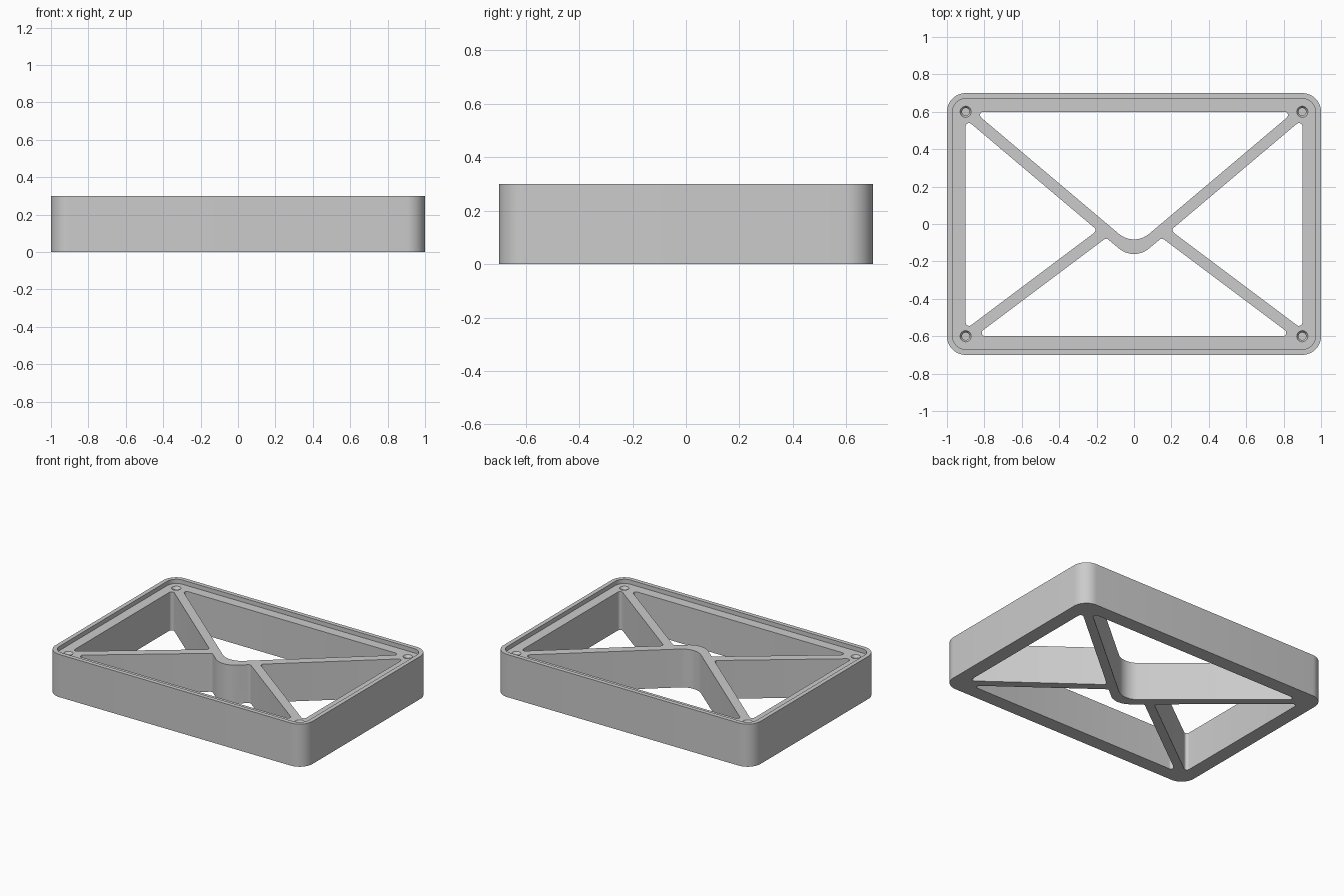
import bpy
import bmesh
from math import pi, sin, cos, radians
from mathutils import Vector

if "Cube" in bpy.data.objects:
    bpy.data.objects.remove(bpy.data.objects["Cube"])

HEIGHT, FLOOR = 0.3, 0.27      # rim top and recessed floor
FILLET, BEND = 0.018, 0.125    # opening corners, central bend

grey = bpy.data.materials.new("plain grey")
grey.use_nodes = True
grey.diffuse_color = (0.6, 0.6, 0.6, 1)
grey.node_tree.nodes["Principled BSDF"].inputs["Base Color"].default_value = (0.6, 0.6, 0.6, 1)


def rounded(corners, steps=10):
    """Outline from (x, y, radius) corners, each replaced by an arc."""
    points = []
    for i, (x, y, r) in enumerate(corners):
        p = Vector((x, y))
        a = (Vector(corners[i - 1][:2]) - p).normalized()
        b = (Vector(corners[(i + 1) % len(corners)][:2]) - p).normalized()
        half = a.angle(b) / 2
        centre = p + (a + b).normalized() * (r / sin(half))
        start = p + a * (r * cos(half) / sin(half)) - centre
        sweep = pi - 2 * half
        turn = 1 if a.x * b.y - a.y * b.x < 0 else -1
        for k in range(steps + 1):
            t = turn * sweep * k / steps
            points.append((centre.x + start.x * cos(t) - start.y * sin(t),
                           centre.y + start.x * sin(t) + start.y * cos(t)))
    return points


def finish(name, bm):
    bmesh.ops.recalc_face_normals(bm, faces=bm.faces)
    mesh = bpy.data.meshes.new(name)
    bm.to_mesh(mesh)
    bm.free()
    mesh.materials.append(grey)
    obj = bpy.data.objects.new(name, mesh)
    bpy.context.collection.objects.link(obj)
    return obj


def prism(name, outline, z0, z1):
    bm = bmesh.new()
    face = bm.faces.new([bm.verts.new((x, y, z0)) for x, y in outline])
    up = bmesh.ops.extrude_face_region(bm, geom=[face])["geom"]
    verts = [v for v in up if isinstance(v, bmesh.types.BMVert)]
    bmesh.ops.translate(bm, verts=verts, vec=(0, 0, z1 - z0))
    return finish(name, bm)


def lathe(name, x, y, profile, sides=24):
    """Solid of stacked rings given as (radius, z)."""
    bm = bmesh.new()
    rings = [[bm.verts.new((x + r * cos(2 * pi * k / sides), y + r * sin(2 * pi * k / sides), z))
              for k in range(sides)] for r, z in profile]
    for low, high in zip(rings, rings[1:]):
        for k in range(sides):
            j = (k + 1) % sides
            bm.faces.new((low[k], low[j], high[j], high[k]))
    bm.faces.new(rings[0])
    bm.faces.new(rings[-1])
    return finish(name, bm)


def cut(target, cutter):
    cutter.hide_render = True
    mod = target.modifiers.new("cut", "BOOLEAN")
    mod.operation, mod.solver, mod.object = "DIFFERENCE", "EXACT", cutter
    bpy.context.view_layer.objects.active = target
    bpy.ops.object.modifier_apply(modifier=mod.name)
    bpy.data.objects.remove(cutter)


def rectangle(x, y, r):
    return rounded([(-x, -y, r), (x, -y, r), (x, y, r), (-x, y, r)])


# Solid tray body, then the shallow recess inside its rim
frame = prism("braced_frame", rectangle(1, 0.7, 0.1), 0, HEIGHT)
cut(frame, prism("recess_cutter", rectangle(0.97, 0.67, 0.07), FLOOR, HEIGHT + 0.1))

# Brace edges on the -x side as lines y = c + m * x
WX, WY = 0.9, 0.6
V_SLOPE, L_SLOPE = -0.844, 0.75
V_TOP, V_BOTTOM = -0.121, -0.199
L_TOP, L_BOTTOM = 0.1125, 0.0375


def meet(c1, m1, c2, m2):
    x = (c2 - c1) / (m1 - m2)
    return x, c1 + m1 * x


# Openings left between the braces
top_x = (WY - V_TOP) / V_SLOPE
cut_top = [(top_x, WY, FILLET), (0, V_TOP, BEND), (-top_x, WY, FILLET)]

low_x = (-WY - L_BOTTOM) / L_SLOPE
tip_x, tip_y = meet(V_BOTTOM, V_SLOPE, L_BOTTOM, L_SLOPE)
cut_low = [(low_x, -WY, FILLET), (-low_x, -WY, FILLET), (-tip_x, tip_y, FILLET),
           (0, V_BOTTOM, BEND), (tip_x, tip_y, FILLET)]

side_x, side_y = meet(V_BOTTOM, V_SLOPE, L_TOP, L_SLOPE)
cut_side = [(-WX, L_TOP - L_SLOPE * WX, FILLET), (side_x, side_y, FILLET),
            (-WX, V_BOTTOM - V_SLOPE * WX, FILLET)]
mirrored_side = [(-x, y, r) for x, y, r in reversed(cut_side)]

for corners in (cut_top, cut_low, cut_side, mirrored_side):
    cut(frame, prism("opening_cutter", rounded(corners), -0.1, HEIGHT + 0.1))

# Blind screw holes with a countersunk mouth
for sx in (-1, 1):
    for sy in (-1, 1):
        cut(frame, lathe("screw_hole_cutter", sx * WX, sy * WY,
                         [(0.02, 0.1), (0.02, FLOOR - 0.015), (0.03, FLOOR), (0.03, HEIGHT)]))

# Smooth the rounded walls, keep the edges crisp
bpy.ops.object.select_all(action="DESELECT")
frame.select_set(True)
bpy.context.view_layer.objects.active = frame
bpy.ops.object.shade_smooth_by_angle(angle=radians(30))
